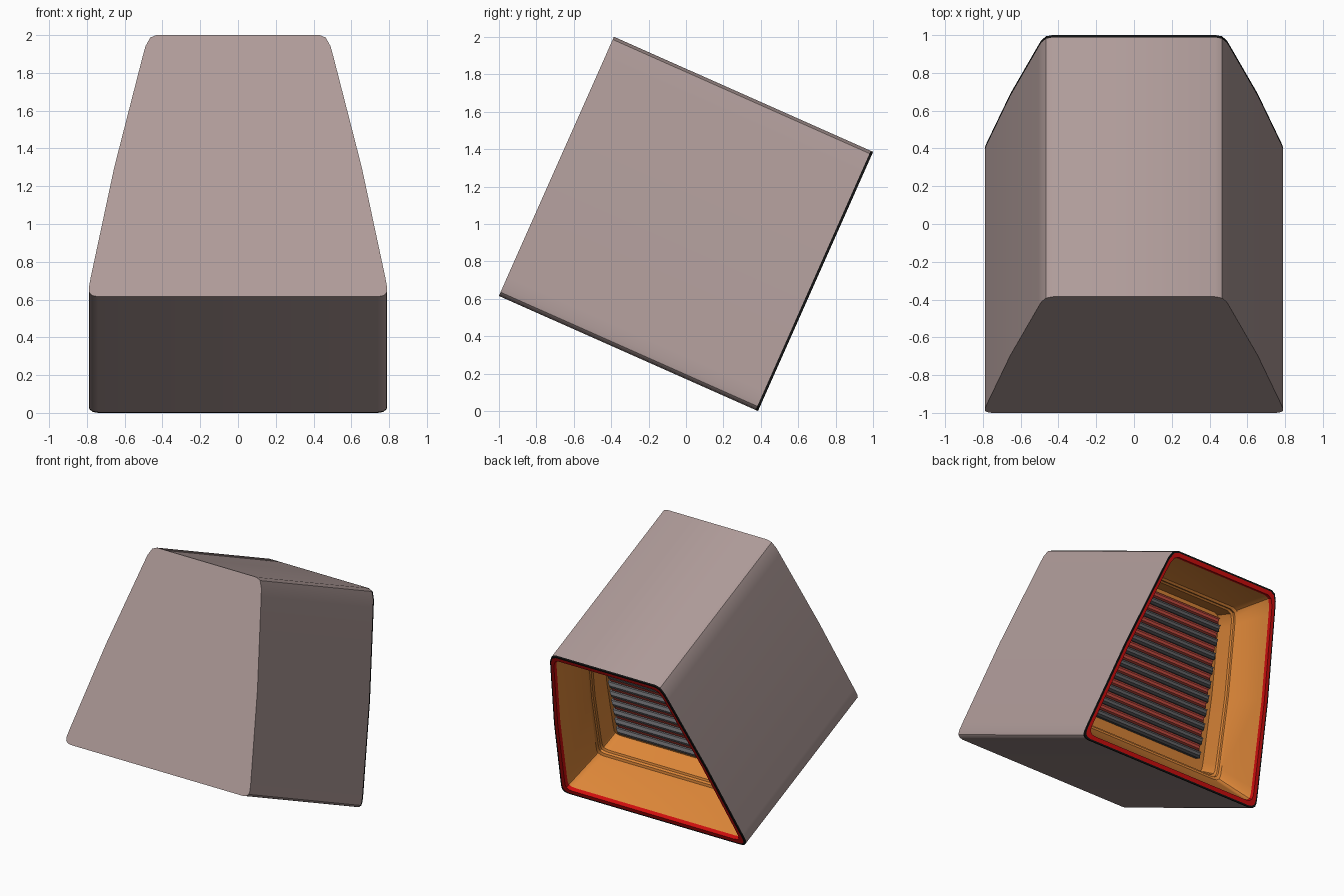
import bpy, bmesh
from mathutils import Vector

if "Cube" in bpy.data.objects:
    bpy.data.objects.remove(bpy.data.objects["Cube"])

S = 1.516                                   # side of the tilted square
C = Vector((0, 0.385, 0.0))                 # lowest edge, at the opening
U = Vector((0, 0.914, -0.406))              # towards the opening
V = Vector((0, 0.406, 0.914))               # up along the opening


def place(x, d, v):
    """Local (width, depth from opening, height) to world."""
    return Vector((x, 0, 0)) + C - U * d + V * v


def mat(name, c):
    m = bpy.data.materials.new(name)
    m.diffuse_color = (*c, 1)
    m.use_nodes = True
    m.node_tree.nodes["Principled BSDF"].inputs["Base Color"].default_value = m.diffuse_color
    return m


SHELL = mat("dusty_pink_grey", (0.43, 0.33, 0.32))
BLACK = mat("black_edge", (0.006, 0.006, 0.006))
RED = mat("bright_red", (0.62, 0.004, 0.004))
ORANGE = mat("orange", (0.72, 0.24, 0.04))
GREY = mat("dark_grey", (0.13, 0.13, 0.14))
SALMON = mat("warm_red", (0.55, 0.07, 0.05))


def make(name, bm, mats):
    bmesh.ops.recalc_face_normals(bm, faces=bm.faces)
    me = bpy.data.meshes.new(name)
    bm.to_mesh(me)
    bm.free()
    for m in mats:
        me.materials.append(m)
    ob = bpy.data.objects.new(name, me)
    bpy.context.collection.objects.link(ob)
    bpy.context.view_layer.objects.active = ob
    ob.select_set(True)
    bpy.ops.object.shade_smooth_by_angle(angle=0.6)
    ob.select_set(False)
    return ob


# half of the rounded trapezoid section, mirrored in x
half = [(0.74, 0), (0.77, 0.006), (0.787, 0.022), (0.79, 0.05), (0.78, 0.11),
        (0.655, 0.75), (0.505, 1.39), (0.49, 1.45), (0.465, 1.50), (0.43, S)]
profile = half + [(-x, v) for x, v in reversed(half)]


def ring(bm, d, inset):
    vs = []
    for x, v in profile:
        t = v / S
        dx = inset * (1.05 * (1 - t) + 0.5 * t)
        vs.append(bm.verts.new(place(x - dx if x > 0 else x + dx, d,
                                     inset + v * (S - 2 * inset) / S)))
    return vs


# housing: front cap, outer walls, rim, funnel, inner lip and back panel
bm = bmesh.new()
steps = [(S, 0, 0), (0.014, 0, 0), (0, 0, 1), (0, 0.012, 1), (0, 0.042, 2),
         (0.03, 0.046, 2), (0.29, 0.155, 3), (0.30, 0.172, 3),
         (0.32, 0.172, 3), (0.33, 0.185, 3), (0.47, 0.20, 3)]
prev = ring(bm, *steps[0][:2])
bm.faces.new(prev)
n = len(prev)
for d, inset, mi in steps[1:]:
    cur = ring(bm, d, inset)
    for i in range(n):
        f = bm.faces.new((prev[i], prev[(i + 1) % n], cur[(i + 1) % n], cur[i]))
        f.material_index = mi
    prev = cur
bm.faces.new(prev).material_index = 3
make("housing", bm, [SHELL, BLACK, RED, ORANGE])


# slats: stacked wedges across the back panel, grey and red in turn
def slats(name, m, offset, front, thick):
    bm = bmesh.new()
    for k in range(10):
        v = 0.31 + 0.1 * k + offset
        w = 0.51 - 0.145 * (v - 0.32)
        sec = [(0.475, -thick), (front + 0.02, -thick), (front, -thick * 0.4),
               (front, thick * 0.4), (front + 0.02, thick), (0.475, thick)]
        a, b = ([bm.verts.new(place(s * (w - (0.02 if d == front else 0)), d, v + h))
                 for d, h in sec] for s in (-1, 1))
        bm.faces.new(a)
        bm.faces.new(b)
        for i in range(6):
            j = (i + 1) % 6
            bm.faces.new((a[i], a[j], b[j], b[i]))
    make(name, bm, [m])


slats("grey_slats", GREY, 0.0, 0.405, 0.025)
slats("red_slats", SALMON, 0.05, 0.425, 0.025)
